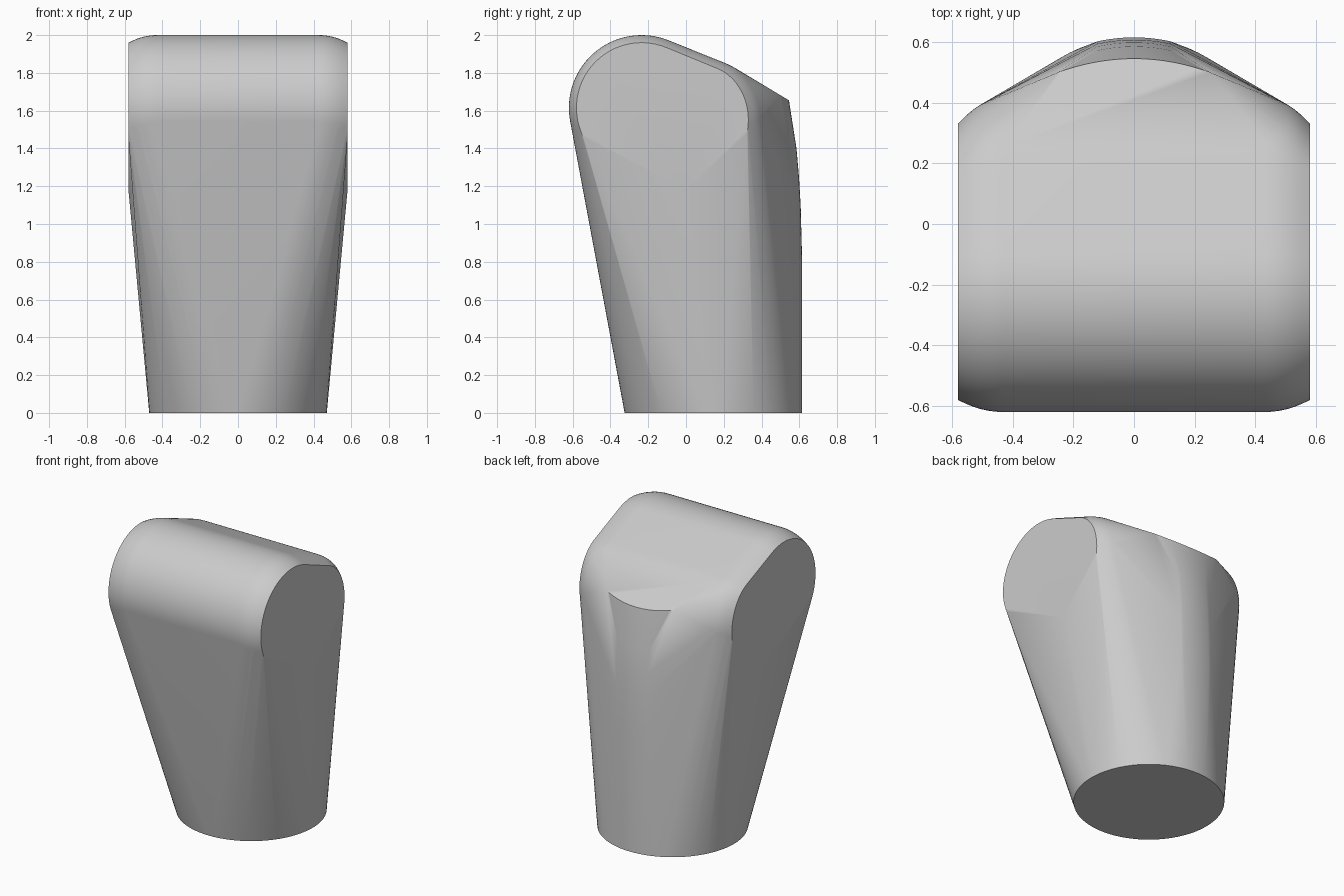
import bpy
import bmesh
from math import cos, sin, radians, pi

cube = bpy.data.objects.get("Cube")
if cube:
    bpy.data.objects.remove(cube)

grey = bpy.data.materials.new("light grey")
grey.use_nodes = True
colour = (0.6, 0.6, 0.6, 1)
grey.diffuse_color = colour
grey.node_tree.nodes["Principled BSDF"].inputs["Base Color"].default_value = colour


def arc(y, z, ry, rz, start, end, steps):
    """Points along an elliptical arc in the side plane."""
    angles = [radians(start + (end - start) * i / steps) for i in range(steps + 1)]
    return [(y + ry * cos(a), z + rz * sin(a)) for a in angles]


def head_section(t):
    """Side outline of the head; t runs from the end cap to full size."""
    r = 0.345 + 0.04 * t
    front = arc(-0.235, 1.615, r, r, 207 - 16 * t, 62, 28)
    back = arc(0.085, 1.55, 0.245 + 0.085 * t, 0.29 + 0.035 * t, 78, -14, 20)
    return front + back


points = []

# Round foot
for i in range(80):
    a = 2 * pi * i / 80
    points.append((0.47 * cos(a), 0.145 + 0.47 * sin(a), 0))

# Head with rounded ends and flat caps
FILLET = 6
for side in (-1, 1):
    for i in range(FILLET + 1):
        u = i / FILLET
        for y, z in head_section(1 - u * u):
            points.append((side * (0.43 + 0.15 * u), y, z))
    # Lower point of the flat cap
    points.append((side * 0.58, 0, 1.18))

# Curved rim at the back of the sloping top
for i in range(-12, 13):
    x = 0.25 * i / 12
    drop = 0.72 * x * x
    points.append((x, 0.545 - drop, 1.655 + 0.6 * drop))

# Gentle bulge down the back
for z, y in ((1.4, 0.585), (1.25, 0.598), (1.1, 0.607), (0.8, 0.615)):
    for i in range(-6, 7):
        x = 0.02 * i
        points.append((x, y - 0.9 * x * x, z))

# Skin the sections into one solid
bm = bmesh.new()
for p in points:
    bm.verts.new(p)
bmesh.ops.convex_hull(bm, input=bm.verts[:])
loose = [v for v in bm.verts if not v.link_faces]
bmesh.ops.delete(bm, geom=loose, context='VERTS')
bmesh.ops.dissolve_limit(bm, angle_limit=0.005, verts=bm.verts[:], edges=bm.edges[:])
bmesh.ops.recalc_face_normals(bm, faces=bm.faces[:])

mesh = bpy.data.meshes.new("tapered_body")
bm.to_mesh(mesh)
bm.free()
mesh.materials.append(grey)
body = bpy.data.objects.new("tapered_body", mesh)
bpy.context.collection.objects.link(body)

bpy.ops.object.select_all(action='DESELECT')
body.select_set(True)
bpy.context.view_layer.objects.active = body
bpy.ops.object.shade_smooth_by_angle(angle=radians(24))
